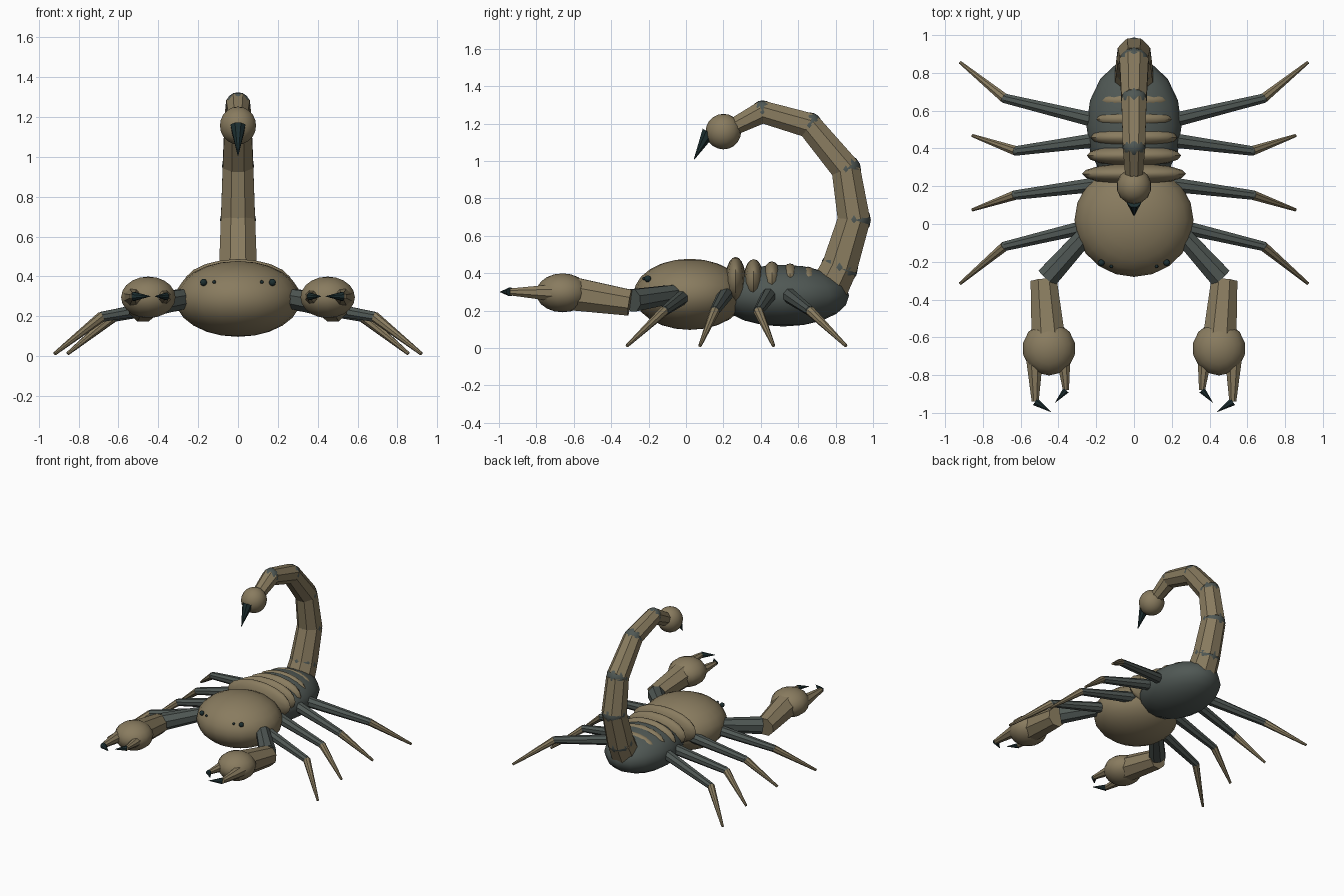
import bpy, math
from mathutils import Vector, Matrix

if "Cube" in bpy.data.objects:
    bpy.data.objects.remove(bpy.data.objects["Cube"])


def material(name, rgb):
    m = bpy.data.materials.new(name)
    m.diffuse_color = (*rgb, 1)
    m.use_nodes = True
    m.node_tree.nodes["Principled BSDF"].inputs["Base Color"].default_value = m.diffuse_color
    return m


TAN = material("tan shell", (0.25, 0.20, 0.115))
GREY = material("slate grey", (0.08, 0.098, 0.09))
DARK = material("dark teal", (0.012, 0.028, 0.030))


def ball(name, centre, radii, mat, seg=16, rings=10):
    """Smooth ellipsoid."""
    bpy.ops.mesh.primitive_uv_sphere_add(segments=seg, ring_count=rings, location=centre)
    ob = bpy.context.object
    ob.name = name
    ob.data.transform(Matrix.Diagonal((*radii, 1)))
    ob.data.materials.append(mat)
    bpy.ops.object.shade_smooth_by_angle(angle=math.radians(50))
    return ob


def limb(name, a, b, r1, r2, mat, sides=8):
    """Flat-sided tapered tube from a to b."""
    a, b = Vector(a), Vector(b)
    d = b - a
    bpy.ops.mesh.primitive_cone_add(vertices=sides, radius1=r1, radius2=r2, depth=d.length)
    ob = bpy.context.object
    ob.name = name
    ob.data.transform(Matrix.Rotation(math.pi / sides, 4, 'Z'))
    ob.matrix_world = Matrix.Translation((a + b) / 2) @ d.to_track_quat('Z', 'Y').to_matrix().to_4x4()
    ob.data.materials.append(mat)
    return ob


# Body
ball("carapace", (0, 0.02, 0.287), (0.315, 0.30, 0.19), TAN, 20, 12)
ball("abdomen", (0, 0.52, 0.28), (0.252, 0.352, 0.165), GREY, 16, 10)

# Back plates, shrinking toward the tail
for i, (w, top, h) in enumerate([(0.275, 0.487, 0.13), (0.25, 0.475, 0.12), (0.23, 0.463, 0.11),
                                 (0.208, 0.452, 0.10), (0.187, 0.435, 0.09)]):
    ball(f"back_plate_{i + 1}", (0, 0.265 + 0.097 * i, top - h), (w, 0.056, h), TAN, 16, 10)

# Tail: path points (y, z, radius)
tail = [(0.755, 0.30, 0.112), (0.82, 0.43, 0.103), (0.898, 0.685, 0.093), (0.855, 0.955, 0.083),
        (0.66, 1.19, 0.072), (0.41, 1.262, 0.064), (0.24, 1.175, 0.048)]
for i in range(len(tail) - 1):
    (y1, z1, r1), (y2, z2, r2) = tail[i], tail[i + 1]
    limb(f"tail_segment_{i + 1}", (0, y1, z1), (0, y2, z2), r1, r2, TAN)
    if i:
        ball(f"tail_joint_{i}", (0, y1, z1), (r1 * 0.97,) * 3, GREY, 12, 8)
ball("venom_bulb", (0, 0.20, 1.157), (0.093, 0.095, 0.095), TAN, 14, 10)
limb("stinger", (0, 0.122, 1.155), (0, 0.043, 1.008), 0.04, 0.002, DARK)

# Legs: hip y, knee x, knee y, tip x, tip y
legs = [(0.00, 0.685, -0.118, 0.92, -0.315), (0.21, 0.63, 0.153, 0.855, 0.075),
        (0.445, 0.625, 0.387, 0.855, 0.468), (0.545, 0.685, 0.665, 0.92, 0.855)]

for s, side in ((1, "right"), (-1, "left")):
    for i, (hy, kx, ky, tx, ty) in enumerate(legs):
        knee = (s * kx, ky, 0.197)
        limb(f"upper_leg_{side}_{i + 1}", (s * 0.19, hy, 0.285), knee, 0.042, 0.027, GREY)
        ball(f"knee_{side}_{i + 1}", knee, (0.025,) * 3, GREY, 8, 6)
        limb(f"lower_leg_{side}_{i + 1}", knee, (s * tx, ty, 0.012), 0.027, 0.009, TAN)

    # Pincer arm
    limb(f"upper_arm_{side}", (s * 0.23, -0.03, 0.295), (s * 0.46, -0.285, 0.255), 0.05, 0.064, GREY)
    limb(f"forearm_{side}", (s * 0.478, -0.30, 0.242), (s * 0.452, -0.62, 0.292), 0.075, 0.097, TAN)
    ball(f"claw_palm_{side}", (s * 0.45, -0.66, 0.295), (0.14, 0.142, 0.104), TAN, 14, 10)

    # Claw fingers with dark hooked tips
    outer, inner = (s * 0.523, -0.94, 0.30), (s * 0.36, -0.88, 0.30)
    limb(f"outer_finger_{side}", (s * 0.527, -0.70, 0.295), outer, 0.05, 0.02, TAN)
    limb(f"outer_tip_{side}", outer, (s * 0.44, -0.995, 0.30), 0.024, 0.001, DARK)
    limb(f"inner_finger_{side}", (s * 0.375, -0.70, 0.295), inner, 0.042, 0.017, TAN)
    limb(f"inner_tip_{side}", inner, (s * 0.417, -0.945, 0.30), 0.02, 0.001, DARK)

    # Eyes
    ball(f"eye_{side}", (s * 0.173, -0.205, 0.37), (0.018,) * 3, DARK, 10, 8)
    ball(f"small_eye_{side}", (s * 0.12, -0.225, 0.372), (0.009,) * 3, DARK, 8, 6)
